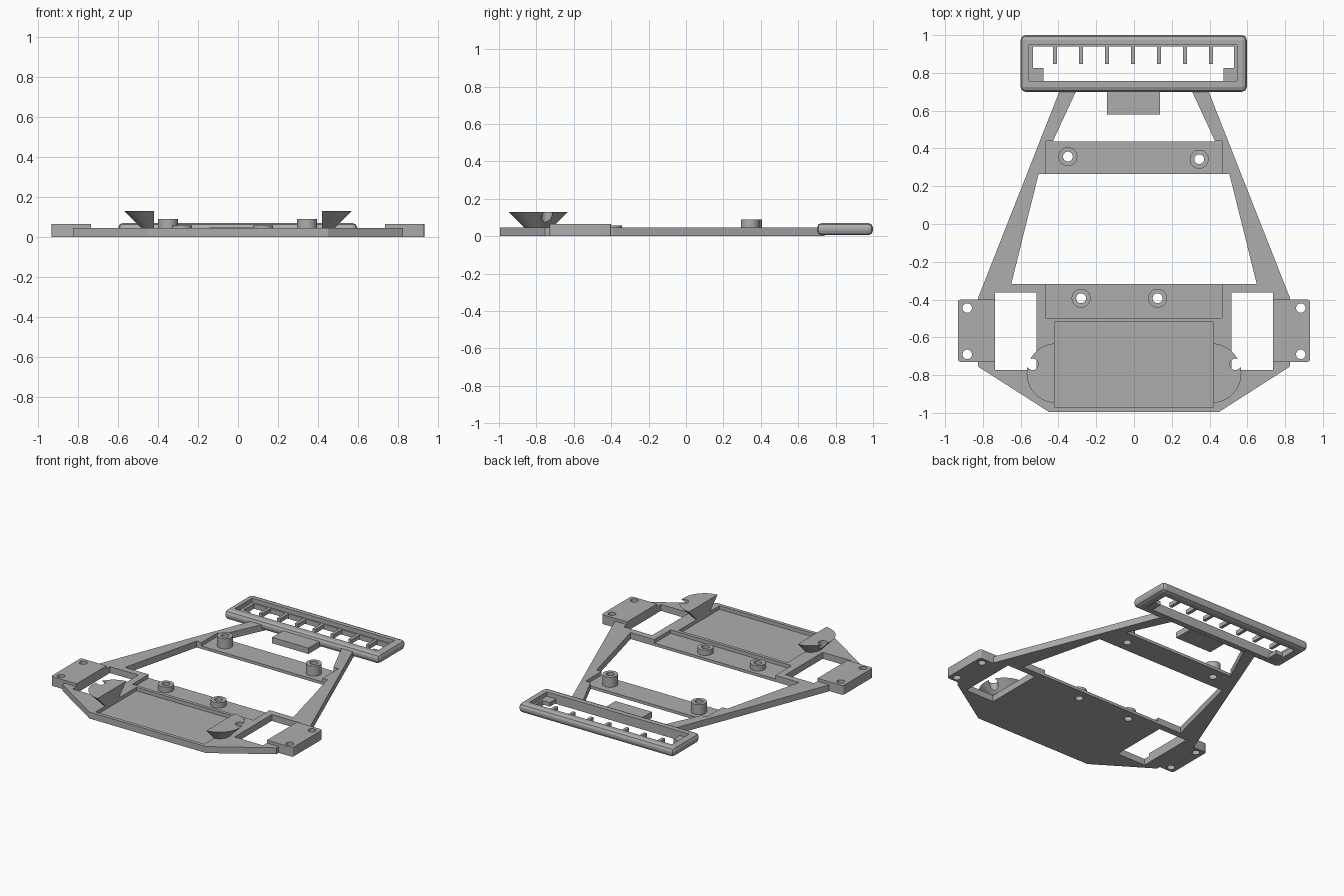
import bpy
import bmesh

cube = bpy.data.objects.get("Cube")
if cube:
    bpy.data.objects.remove(cube, do_unlink=True)

grey = bpy.data.materials.new("plain_grey")
grey.use_nodes = True
colour = (0.42, 0.42, 0.42, 1)
grey.diffuse_color = colour
grey.node_tree.nodes["Principled BSDF"].inputs["Base Color"].default_value = colour


def finish(name, bm):
    bmesh.ops.recalc_face_normals(bm, faces=bm.faces)
    mesh = bpy.data.meshes.new(name)
    bm.to_mesh(mesh)
    bm.free()
    mesh.materials.append(grey)
    obj = bpy.data.objects.new(name, mesh)
    bpy.context.collection.objects.link(obj)
    return obj


def prism(name, outline, z0, z1):
    bm = bmesh.new()
    face = bm.faces.new([bm.verts.new((x, y, z0)) for x, y in outline])
    top = bmesh.ops.extrude_face_region(bm, geom=[face])["geom"]
    verts = [v for v in top if isinstance(v, bmesh.types.BMVert)]
    bmesh.ops.translate(bm, verts=verts, vec=(0, 0, z1 - z0))
    return finish(name, bm)


def box(name, x0, x1, y0, y1, z0, z1):
    return prism(name, [(x0, y0), (x1, y0), (x1, y1), (x0, y1)], z0, z1)


def mirrored(points):
    return points + [(-x, y) for x, y in reversed(points)]


def cylinder(name, x, y, z0, z1, r0, r1=None, sides=40):
    bm = bmesh.new()
    bmesh.ops.create_cone(bm, cap_ends=True, segments=sides, radius1=r0,
                          radius2=r1 or r0, depth=z1 - z0)
    bmesh.ops.translate(bm, verts=bm.verts, vec=(x, y, (z0 + z1) / 2))
    return finish(name, bm)


def apply_modifiers(obj):
    graph = bpy.context.evaluated_depsgraph_get()
    mesh = bpy.data.meshes.new_from_object(obj.evaluated_get(graph))
    obj.modifiers.clear()
    obj.data = mesh


def bevel(obj, width, segments=1):
    mod = obj.modifiers.new("bevel", "BEVEL")
    mod.width, mod.segments = width, segments
    apply_modifiers(obj)


def cut(obj, *cutters):
    for cutter in cutters:
        mod = obj.modifiers.new("cut", "BOOLEAN")
        mod.operation, mod.solver, mod.object = "DIFFERENCE", "EXACT", cutter
        apply_modifiers(obj)
        bpy.data.objects.remove(cutter, do_unlink=True)


def smooth(obj):
    bpy.ops.object.select_all(action="DESELECT")
    obj.select_set(True)
    bpy.context.view_layer.objects.active = obj
    bpy.ops.object.shade_smooth_by_angle(angle=0.5)


DECK, FLOOR = 0.045, 0.02

# Chassis plate with its tapering arms
chassis = prism("chassis_plate", mirrored(
    [(0.45, -0.995), (0.825, -0.755), (0.825, -0.39), (0.38, 0.74)]), 0, DECK)
cut(chassis,
    prism("middle_opening", mirrored([(0.65, -0.318), (0.505, 0.265)]), -1, 1),
    prism("rear_opening", mirrored([(0.43, 0.437), (0.285, 0.75)]), -1, 1),
    box("battery_pocket", -0.42, 0.42, -0.97, -0.52, FLOOR, 1),
    box("front_bar_recess", -0.467, 0.467, -0.497, -0.3, FLOOR, 1),
    box("rear_bar_recess", -0.467, 0.467, 0.25, 0.44, FLOOR, 1))
for s in (-1, 1):
    xs = sorted((s * 0.515, s * 0.735))
    cut(chassis, box("wheel_opening", *xs, -0.773, -0.363, -1, 1))

# Screw bosses, bored right through the plate
for name, x, y, top in (("rear_right_boss", -0.35, 0.357, 0.09),
                        ("rear_left_boss", 0.345, 0.343, 0.09),
                        ("front_right_boss", -0.28, -0.393, 0.057),
                        ("front_left_boss", 0.125, -0.393, 0.057)):
    boss = cylinder(name, x, y, FLOOR, top, 0.05)
    for part in (boss, chassis):
        cut(part, cylinder("bore", x, y, -1, 1, 0.026))
    smooth(boss)

for side, s in (("right", -1), ("left", 1)):
    # Side mounting blocks with two screw holes
    xs = sorted((s * 0.735, s * 0.933))
    block = box(side + "_mounting_block", *xs, -0.73, -0.4, 0, 0.065)
    bm = bmesh.new()
    bm.from_mesh(block.data)
    corners = [e for e in bm.edges if abs(e.verts[0].co.z - e.verts[1].co.z) > 0.01
               and abs(e.verts[0].co.x) > 0.9]
    bmesh.ops.bevel(bm, geom=corners, offset=0.015, segments=3, profile=0.5,
                    affect="EDGES")
    bm.to_mesh(block.data)
    bm.free()
    for y in (-0.69, -0.445):
        cut(block, cylinder("screw_hole", s * 0.883, y, -1, 1, 0.025))
    smooth(block)

    # Flared half-cone supports beside the battery pocket
    cone = cylinder(side + "_flared_support", s * 0.41, -0.79, DECK, 0.13,
                    0.075, 0.158, 64)
    xs = sorted((0, s * 0.42))
    cut(cone, box("inner_cut", *xs, -2, 1, -1, 1),
        cylinder("notch", s * 0.537, -0.743, -1, 1, 0.03))
    smooth(cone)

# Rear bumper frame with a stepped opening
bumper = box("bumper_frame", -0.6, 0.597, 0.7, 1, 0.005, 0.07)
bevel(bumper, 0.025, 2)
cut(bumper, box("lower_opening", -0.535, 0.53, 0.757, 0.94, -1, 1),
    box("upper_opening", -0.555, 0.545, 0.757, 0.948, 0.04, 1))

# Grille teeth, corner pads and the tab in front of the bumper
for i in range(7):
    x = -0.418 + i * 0.1375
    box("grille_tooth", x - 0.011, x + 0.011, 0.847, 0.945, 0.012, 0.04)
box("right_corner_pad", -0.545, -0.48, 0.75, 0.825, 0.012, 0.04)
box("left_corner_pad", 0.473, 0.54, 0.75, 0.825, 0.012, 0.04)
box("bumper_tab", -0.143, 0.138, 0.58, 0.72, 0.006, 0.047)
